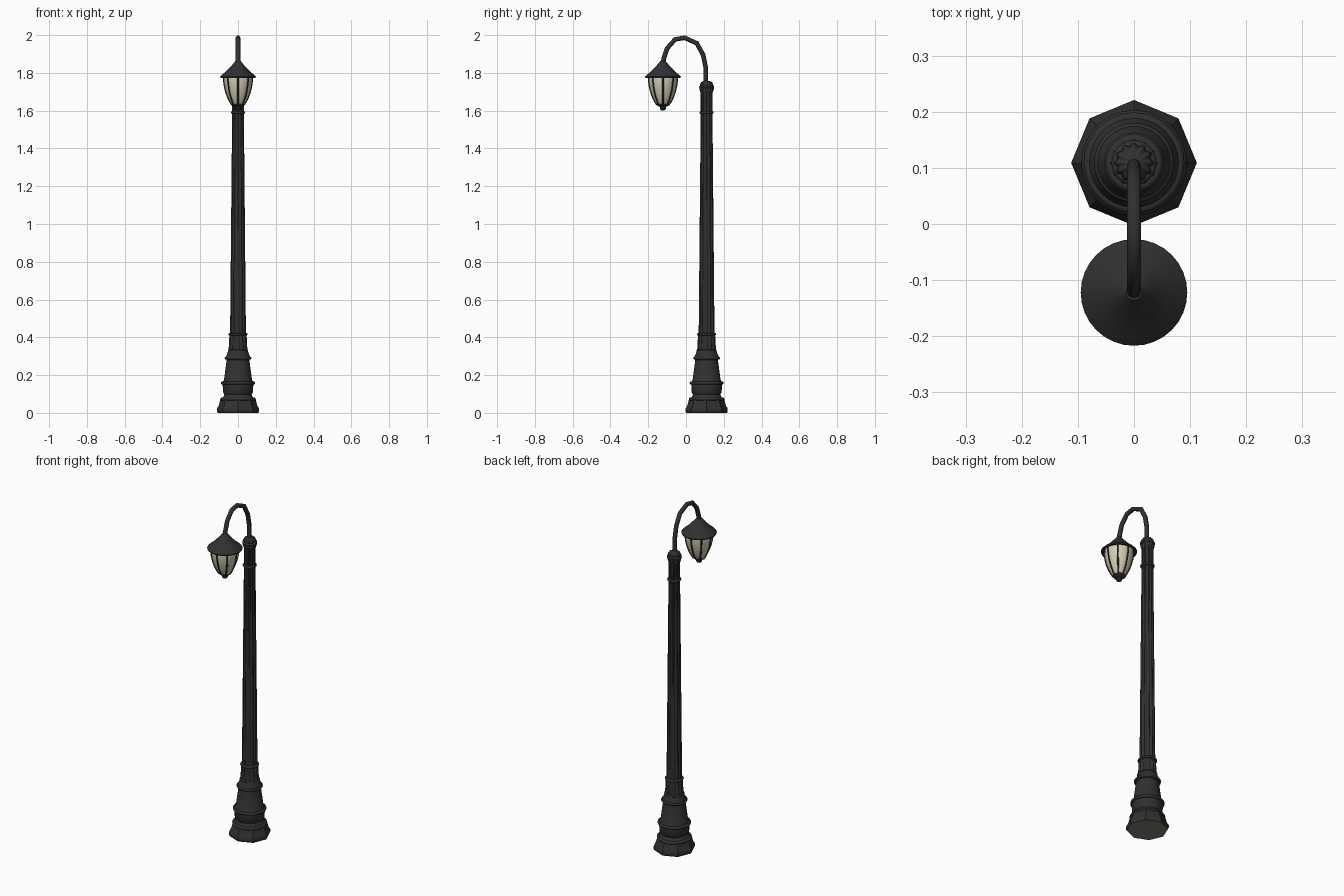
import bpy, bmesh, math
from mathutils import Vector

cube = bpy.data.objects.get("Cube")
if cube:
    bpy.data.objects.remove(cube, do_unlink=True)

POST_Y, LAMP_Y = 0.109, -0.122


def material(name, color, rough=0.6):
    m = bpy.data.materials.new(name)
    m.use_nodes = True
    m.diffuse_color = (*color, 1)
    node = m.node_tree.nodes["Principled BSDF"]
    node.inputs["Base Color"].default_value = (*color, 1)
    node.inputs["Roughness"].default_value = rough
    return m


IRON = material("dark iron", (0.03, 0.03, 0.031))
GLASS = material("cream glass", (0.66, 0.61, 0.46))
STONE = material("taupe underside", (0.22, 0.2, 0.17))


def finish(obj, angle=35):
    bpy.ops.object.select_all(action="DESELECT")
    obj.select_set(True)
    bpy.context.view_layer.objects.active = obj
    bpy.ops.object.shade_smooth_by_angle(angle=math.radians(angle))
    return obj


def add_mesh(name, bm, mat, y, angle=35):
    bmesh.ops.recalc_face_normals(bm, faces=bm.faces)
    mesh = bpy.data.meshes.new(name)
    bm.to_mesh(mesh)
    bm.free()
    mesh.materials.append(mat)
    obj = bpy.data.objects.new(name, mesh)
    obj.location.y = y
    bpy.context.collection.objects.link(obj)
    return finish(obj, angle)


def lathe(name, profile, y, mat=IRON, sides=32, flutes=0, depth=0.0, angle=35):
    """Turn a (radius, height) profile; flutes cut shallow vertical grooves."""
    bm = bmesh.new()
    rings = []
    for r, z in profile:
        ring = []
        for i in range(sides):
            a = math.tau * i / sides
            k = r * (1 - depth * (0.5 - 0.5 * math.cos(flutes * a)))
            ring.append(bm.verts.new((k * math.cos(a), k * math.sin(a), z)))
        rings.append(ring)
    for low, high in zip(rings, rings[1:]):
        for i in range(sides):
            j = (i + 1) % sides
            bm.faces.new((low[i], low[j], high[j], high[i]))
    bm.faces.new(rings[0])
    bm.faces.new(rings[-1])
    return add_mesh(name, bm, mat, y, angle)


def collar(name, radius, z, thick):
    """Rounded ring moulding around the post."""
    steps = [math.pi * (i / 6 - 0.5) for i in range(7)]
    profile = [(radius - thick + thick * math.cos(t), z + thick * math.sin(t)) for t in steps]
    return lathe(name, profile, POST_Y, angle=60)


def tube(name, points, radius, y=0.0):
    """Round bar along a polyline, converted to a mesh."""
    curve = bpy.data.curves.new(name + "_path", "CURVE")
    curve.dimensions = "3D"
    curve.bevel_depth = radius
    curve.bevel_resolution = 2
    curve.use_fill_caps = True
    spline = curve.splines.new("POLY")
    spline.points.add(len(points) - 1)
    for p, co in zip(spline.points, points):
        p.co = (*co, 1)
    temp = bpy.data.objects.new(name + "_temp", curve)
    bpy.context.collection.objects.link(temp)
    bpy.context.view_layer.update()
    mesh = bpy.data.meshes.new_from_object(temp.evaluated_get(bpy.context.evaluated_depsgraph_get()))
    bpy.data.objects.remove(temp, do_unlink=True)
    mesh.materials.clear()
    mesh.materials.append(IRON)
    obj = bpy.data.objects.new(name, mesh)
    obj.location.y = y
    bpy.context.collection.objects.link(obj)
    return finish(obj, 50)


# Octagonal plinth with a pale underside
plinth = lathe("plinth", [(0.108, 0), (0.112, 0.008), (0.112, 0.024), (0.103, 0.036), (0.094, 0.07)],
               POST_Y, sides=8)
plinth.data.materials.append(STONE)
for face in plinth.data.polygons:
    face.material_index = 1 if face.normal.z < -0.9 else 0

# Stepped round pedestal
lathe("pedestal", [(0.088, 0.04), (0.09, 0.07), (0.078, 0.085), (0.072, 0.097), (0.08, 0.11), (0.081, 0.15),
                   (0.08, 0.165), (0.074, 0.175), (0.06, 0.28), (0.066, 0.288), (0.066, 0.295),
                   (0.058, 0.31), (0.052, 0.33), (0.04, 0.335)], POST_Y)
collar("plinth_collar", 0.094, 0.073, 0.008)
collar("pedestal_collar", 0.09, 0.158, 0.008)
collar("shoulder_collar", 0.071, 0.29, 0.007)
collar("neck_collar", 0.054, 0.33, 0.005)

# Fluted shaft, its collars and flared head
fluted = dict(sides=72, flutes=12, depth=0.16, angle=60)
lathe("shaft_foot", [(0.05, 0.33), (0.045, 0.42)], POST_Y, **fluted)
lathe("shaft", [(0.042, 0.41), (0.031, 1.6)], POST_Y, **fluted)
lathe("shaft_head", [(0.031, 1.59), (0.031, 1.69), (0.038, 1.712), (0.038, 1.722)], POST_Y, **fluted)
collar("lower_shaft_collar", 0.051, 0.416, 0.006)
collar("upper_shaft_collar", 0.038, 1.59, 0.006)
collar("head_collar", 0.04, 1.725, 0.006)
lathe("post_cap", [(0.036, 1.72), (0.035, 1.74), (0.028, 1.752), (0.012, 1.758)], POST_Y, **fluted)

# Curved arm from the post head to the hood
arm = [(0.104, 1.74), (0.104, 1.83), (0.091, 1.895), (0.057, 1.957), (-0.008, 1.986),
       (-0.058, 1.977), (-0.1, 1.93), (-0.118, 1.875), (LAMP_Y, 1.84)]
tube("arm", [(0, y, z) for y, z in arm], 0.0125)

# Lantern hood, hollow below
lathe("lamp_hood", [(0.07, 1.79), (0.08, 1.776), (0.093, 1.774), (0.095, 1.78), (0.085, 1.79), (0.066, 1.805),
                    (0.044, 1.828), (0.026, 1.848), (0.014, 1.863)], LAMP_Y)

# Glass bowl, ribs and finial
bowl = [(0.074, 1.785), (0.075, 1.76), (0.072, 1.735), (0.064, 1.7), (0.053, 1.67), (0.041, 1.645), (0.03, 1.63)]
lathe("glass_bowl", bowl, LAMP_Y, GLASS)
for n in range(8):
    a = math.tau * n / 8
    tube(f"lamp_rib_{n + 1}", [(r * math.cos(a), r * math.sin(a), z) for r, z in bowl], 0.0045, LAMP_Y)
lathe("lamp_finial", [(0.032, 1.638), (0.034, 1.632), (0.026, 1.624), (0.015, 1.62), (0.017, 1.612),
                      (0.013, 1.604), (0.005, 1.6)], LAMP_Y, sides=16)
